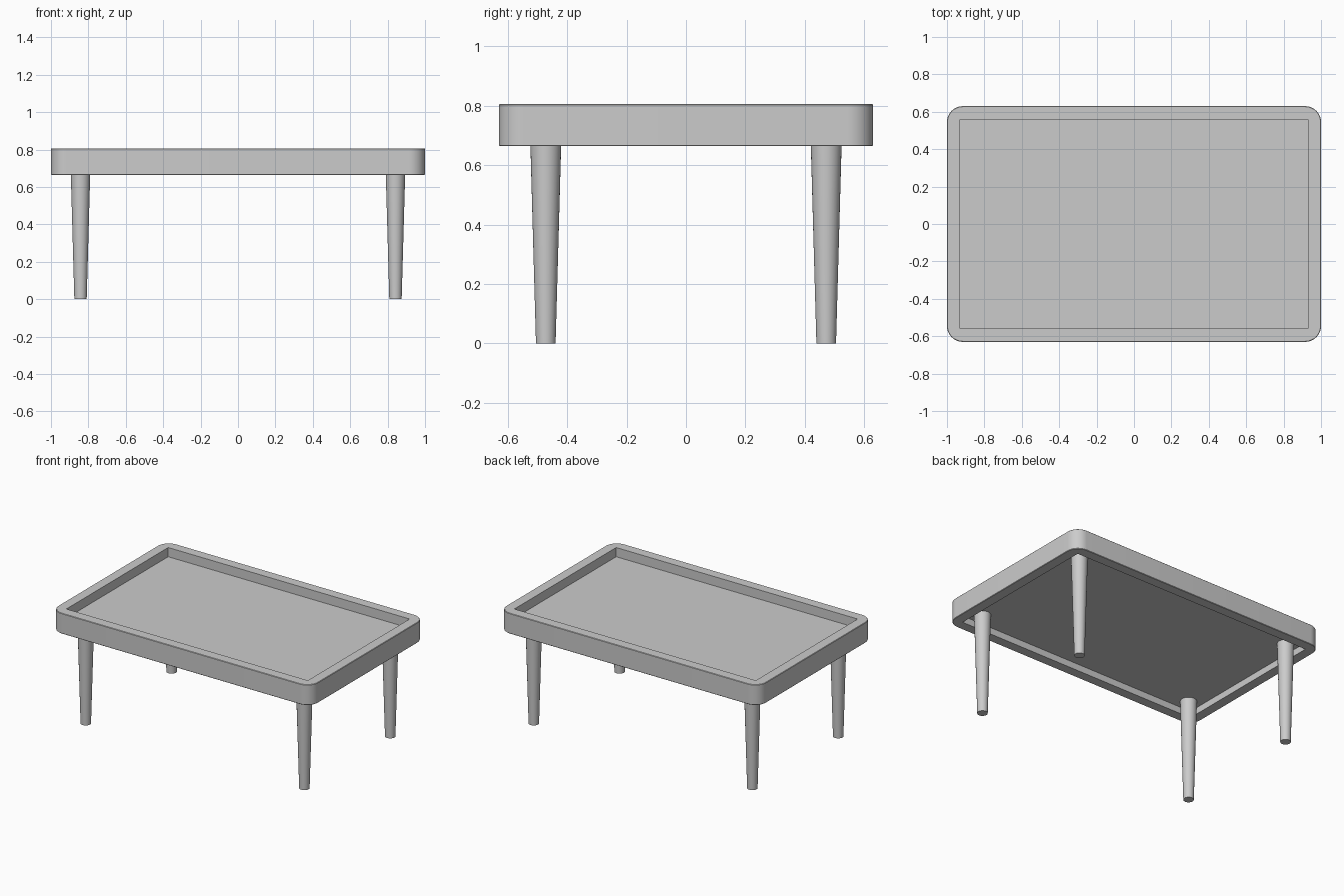
import bpy, bmesh, math

if "Cube" in bpy.data.objects:
    bpy.data.objects.remove(bpy.data.objects["Cube"])

HX, HY = 1.0, 0.63            # outer half sizes
Z0, Z1 = 0.664, 0.806         # rim bottom and top
RIM, RADIUS, EASE = 0.07, 0.085, 0.003
PANEL_BOTTOM, PANEL_TOP = 0.71, 0.742
SEG = 12


def finish(bm, name):
    bmesh.ops.remove_doubles(bm, verts=bm.verts, dist=1e-5)
    bmesh.ops.recalc_face_normals(bm, faces=bm.faces)
    mesh = bpy.data.meshes.new(name)
    bm.to_mesh(mesh)
    bm.free()
    obj = bpy.data.objects.new(name, mesh)
    bpy.context.collection.objects.link(obj)
    bpy.ops.object.select_all(action='DESELECT')
    obj.select_set(True)
    bpy.context.view_layer.objects.active = obj
    bpy.ops.object.shade_smooth_by_angle(angle=math.radians(30))
    return obj


def rounded_rect(bm, inset, radius, z):
    """Loop of vertices around a rounded rectangle (radius 0 = square corners)."""
    loop = []
    for k, (sx, sy) in enumerate([(1, 1), (-1, 1), (-1, -1), (1, -1)]):
        cx, cy = sx * (HX - inset - radius), sy * (HY - inset - radius)
        for i in range(SEG + 1):
            a = math.pi / 2 * (k + i / SEG)
            loop.append(bm.verts.new((cx + radius * math.cos(a),
                                      cy + radius * math.sin(a), z)))
    return loop


# Tray rim: rounded outside, square inside, slightly eased outer edges
bm = bmesh.new()
profile = [(0, RADIUS, Z0 + EASE), (0, RADIUS, Z1 - EASE),
           (EASE, RADIUS - EASE, Z1), (RIM, 0, Z1),
           (RIM, 0, Z0), (EASE, RADIUS - EASE, Z0)]
loops = [rounded_rect(bm, *p) for p in profile]
for a, b in zip(loops, loops[1:] + loops[:1]):
    n = len(a)
    for i in range(n):
        j = (i + 1) % n
        bm.faces.new((a[i], a[j], b[j], b[i]))
finish(bm, "tray_rim")

# Recessed table panel
bm = bmesh.new()
bmesh.ops.create_cube(bm, size=1)
bmesh.ops.scale(bm, verts=bm.verts, vec=(2 * (HX - RIM), 2 * (HY - RIM),
                                         PANEL_TOP - PANEL_BOTTOM))
bmesh.ops.translate(bm, verts=bm.verts, vec=(0, 0, (PANEL_TOP + PANEL_BOTTOM) / 2))
finish(bm, "table_panel")

# Four tapered round legs reaching up to the panel
for sy, depth in ((-1, "front"), (1, "back")):
    for sx, side in ((-1, "left"), (1, "right")):
        bm = bmesh.new()
        bmesh.ops.create_cone(bm, cap_ends=True, segments=32, radius1=0.033,
                              radius2=0.053, depth=PANEL_BOTTOM)
        leg = finish(bm, f"{depth}_{side}_leg")
        leg.location = (sx * 0.842, sy * 0.472, PANEL_BOTTOM / 2)
